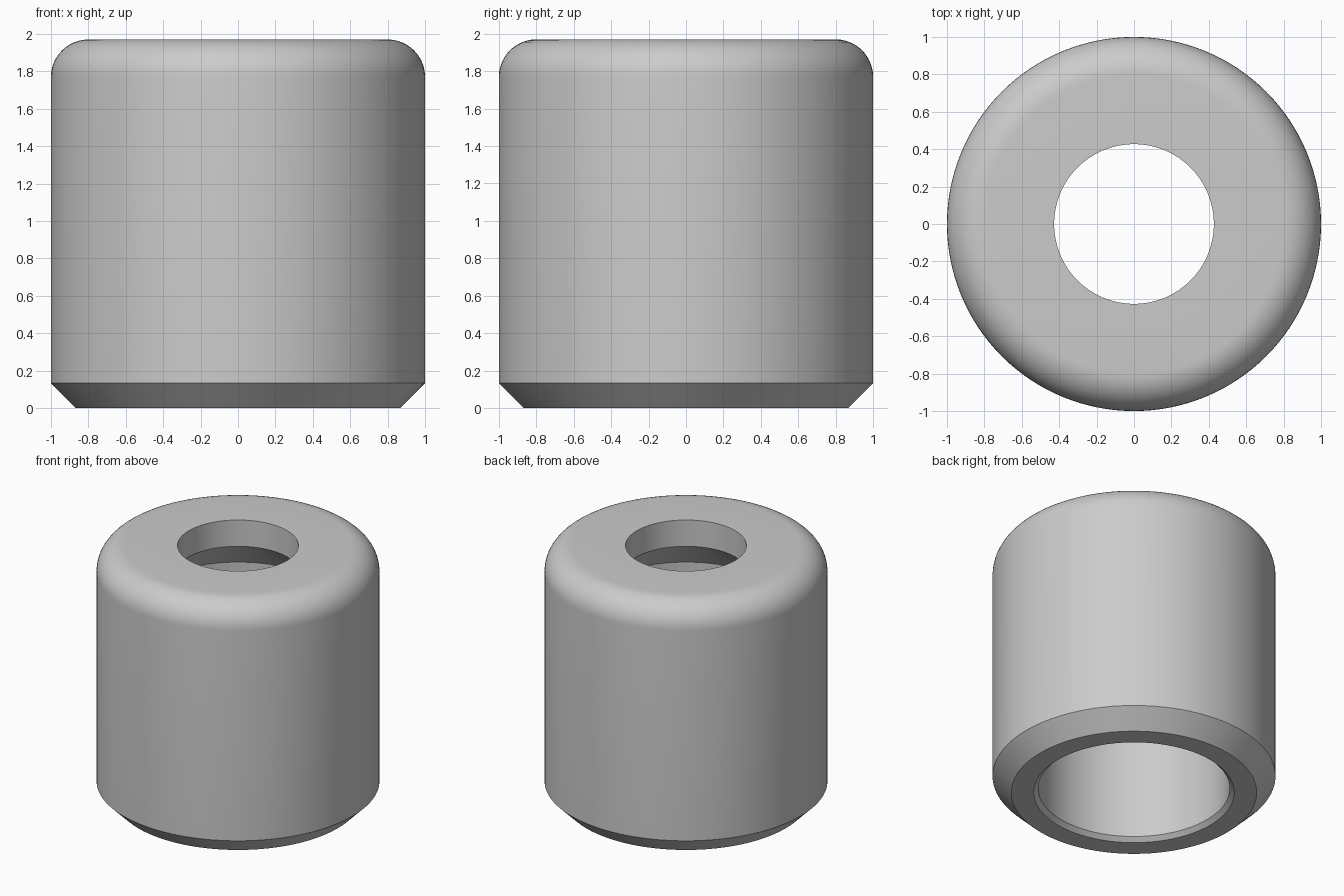
import bpy
import bmesh
import math

SEGMENTS = 128

cube = bpy.data.objects.get("Cube")
if cube:
    bpy.data.objects.remove(cube, do_unlink=True)

# Material
grey = bpy.data.materials.new("plain grey")
grey.use_nodes = True
color = (0.6, 0.6, 0.6, 1)
grey.diffuse_color = color
grey.node_tree.nodes["Principled BSDF"].inputs["Base Color"].default_value = color


def lathe(name, profile, material):
    """Spin a closed (radius, height) profile around the z axis."""
    bm = bmesh.new()
    verts = [bm.verts.new((r, 0, z)) for r, z in profile]
    edges = [bm.edges.new((a, b)) for a, b in zip(verts, verts[1:] + verts[:1])]
    bmesh.ops.spin(bm, geom=verts + edges, cent=(0, 0, 0), axis=(0, 0, 1),
                   angle=math.tau, steps=SEGMENTS, use_merge=True)
    bmesh.ops.remove_doubles(bm, verts=bm.verts, dist=1e-5)
    bmesh.ops.recalc_face_normals(bm, faces=bm.faces)
    mesh = bpy.data.meshes.new(name)
    bm.to_mesh(mesh)
    bm.free()
    mesh.materials.append(material)
    obj = bpy.data.objects.new(name, mesh)
    bpy.context.collection.objects.link(obj)
    return obj


# Outer wall: chamfered foot and rounded shoulder
top, fillet, chamfer = 1.97, 0.2, 0.133
outer = [(1 - chamfer, 0), (1, chamfer)]
for i in range(13):
    a = math.pi / 2 * i / 12
    outer.append((1 - fillet + fillet * math.cos(a),
                  top - fillet + fillet * math.sin(a)))

# Inner wall: small top hole, conical transition, wide bore, chamfered mouth
hole, bore, lip = 0.427, 0.677, 0.032
inner = [(hole, top), (hole, top - 0.205), (bore, top - 0.445),
         (bore, lip), (bore + lip, 0)]

sleeve = lathe("sleeve_body", outer + inner, grey)

# Smooth curved walls, crisp edges
bpy.ops.object.select_all(action='DESELECT')
sleeve.select_set(True)
bpy.context.view_layer.objects.active = sleeve
bpy.ops.object.shade_smooth_by_angle(angle=math.radians(25))
